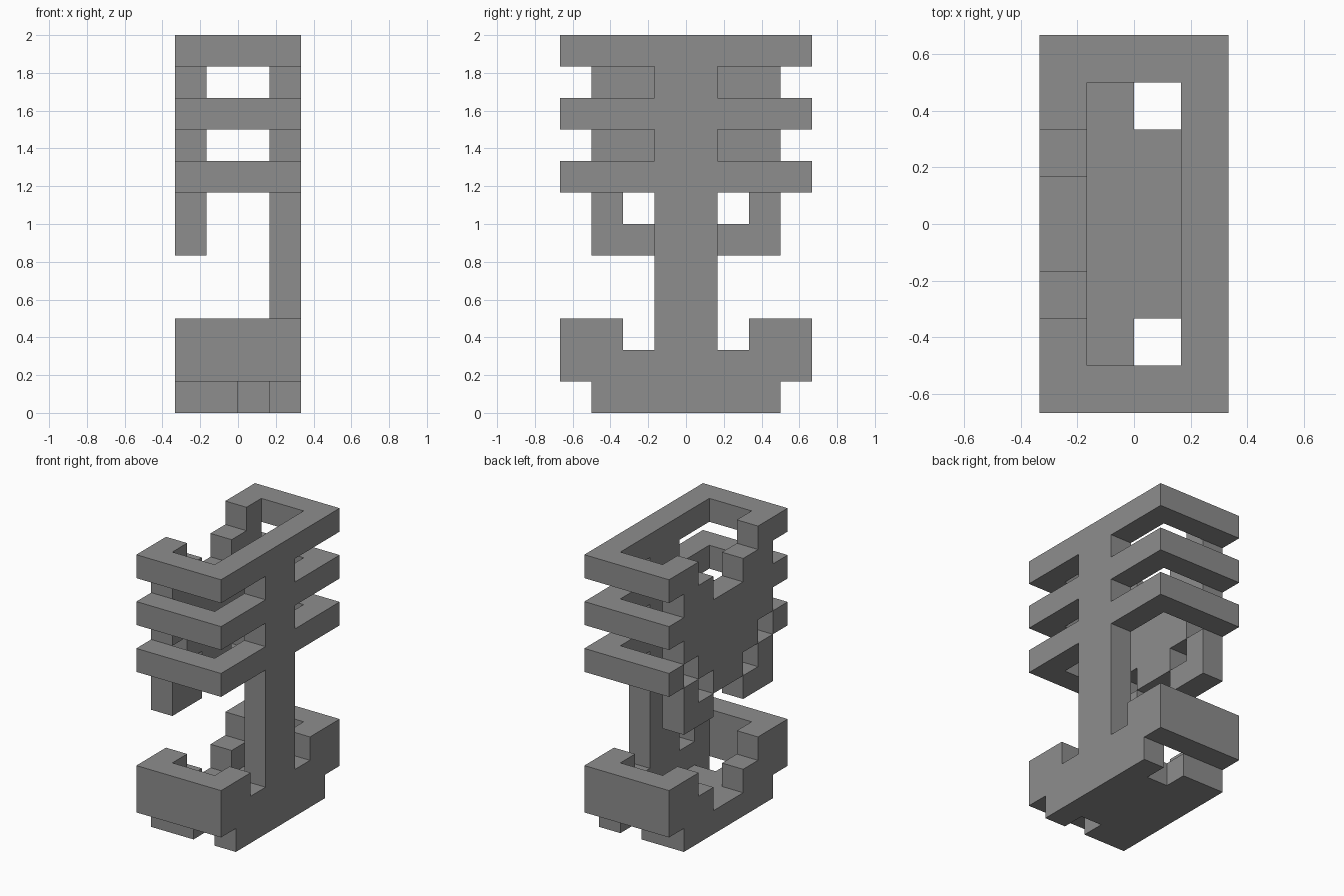
import bpy, bmesh, math
from mathutils import Vector

cube = bpy.data.objects.get("Cube")
if cube:
    bpy.data.objects.remove(cube, do_unlink=True)

U = 1 / 6                  # size of one block
NX, NY = 4, 8              # blocks across and deep

grey = bpy.data.materials.new("plain_grey")
grey.use_nodes = True
COLOUR = (0.27, 0.27, 0.27, 1)
grey.diffuse_color = COLOUR
grey.node_tree.nodes["Principled BSDF"].inputs["Base Color"].default_value = COLOUR


def box(xs, ys, zs):
    """Blocks in inclusive index ranges."""
    return {(x, y, z) for x in range(xs[0], xs[1] + 1)
            for y in range(ys[0], ys[1] + 1)
            for z in range(zs[0], zs[1] + 1)}


def both_ends(cells):
    """Mirror blocks front to back."""
    return cells | {(x, NY - 1 - y, z) for x, y, z in cells}


def frame(z):
    """Front bar, back bar and the long bar on the left side."""
    return both_ends(box((0, 3), (0, 0), (z, z))) | box((3, 3), (0, 7), (z, z))


parts = {}

# Floor plate with a slot at each end
parts["base_plate"] = box((0, 3), (1, 6), (0, 0)) - both_ends({(2, 1, 0)})

# Raised wall around the floor, stepped down towards the middle
parts["base_rim"] = (frame(1) | frame(2) | both_ends(
    box((0, 0), (1, 1), (1, 2)) | {(0, 2, 1)})) - both_ends({(3, 2, 2)})

# Three open frames
parts["lower_frame"] = frame(7)
parts["middle_frame"] = frame(9)
parts["top_frame"] = frame(11)

# Upright joining the base to the frames
parts["spine"] = box((3, 3), (3, 4), (2, 11))

# Flat side panel: half profile per layer, from the end to the middle
PANEL = {5: ".##.", 6: ".#.#", 7: "#.##", 8: ".###",
         9: "####", 10: ".##.", 11: "##.."}
parts["side_panel"] = both_ends({(0, y, z) for z, row in PANEL.items()
                                 for y, c in enumerate(row) if c == "#"})

# Give every block to one part only
taken = set()
for name in parts:
    parts[name] = parts[name] - taken
    taken |= parts[name]


def build(name, cells):
    """Skin the blocks with outer faces and merge flat areas."""
    bm = bmesh.new()
    for cell in sorted(cells):
        centre = Vector(cell) + Vector((0.5 - NX / 2, 0.5 - NY / 2, 0.5))
        for axis in range(3):
            for sign in (-1, 1):
                near = list(cell)
                near[axis] += sign
                if tuple(near) in taken:
                    continue
                n, a, b = Vector(), Vector(), Vector()
                n[axis] = sign * 0.5
                a[(axis + 1) % 3] = 0.5
                b[(axis + 2) % 3] = 0.5 * sign
                bm.faces.new([bm.verts.new((centre + n + p) * U)
                              for p in (-a - b, a - b, a + b, b - a)])
    bmesh.ops.remove_doubles(bm, verts=bm.verts, dist=0.001)
    bmesh.ops.dissolve_limit(bm, angle_limit=math.radians(1),
                             verts=bm.verts, edges=bm.edges)
    mesh = bpy.data.meshes.new(name)
    bm.to_mesh(mesh)
    bm.free()
    mesh.materials.append(grey)
    obj = bpy.data.objects.new(name, mesh)
    bpy.context.collection.objects.link(obj)


for name, cells in parts.items():
    build(name, cells)
